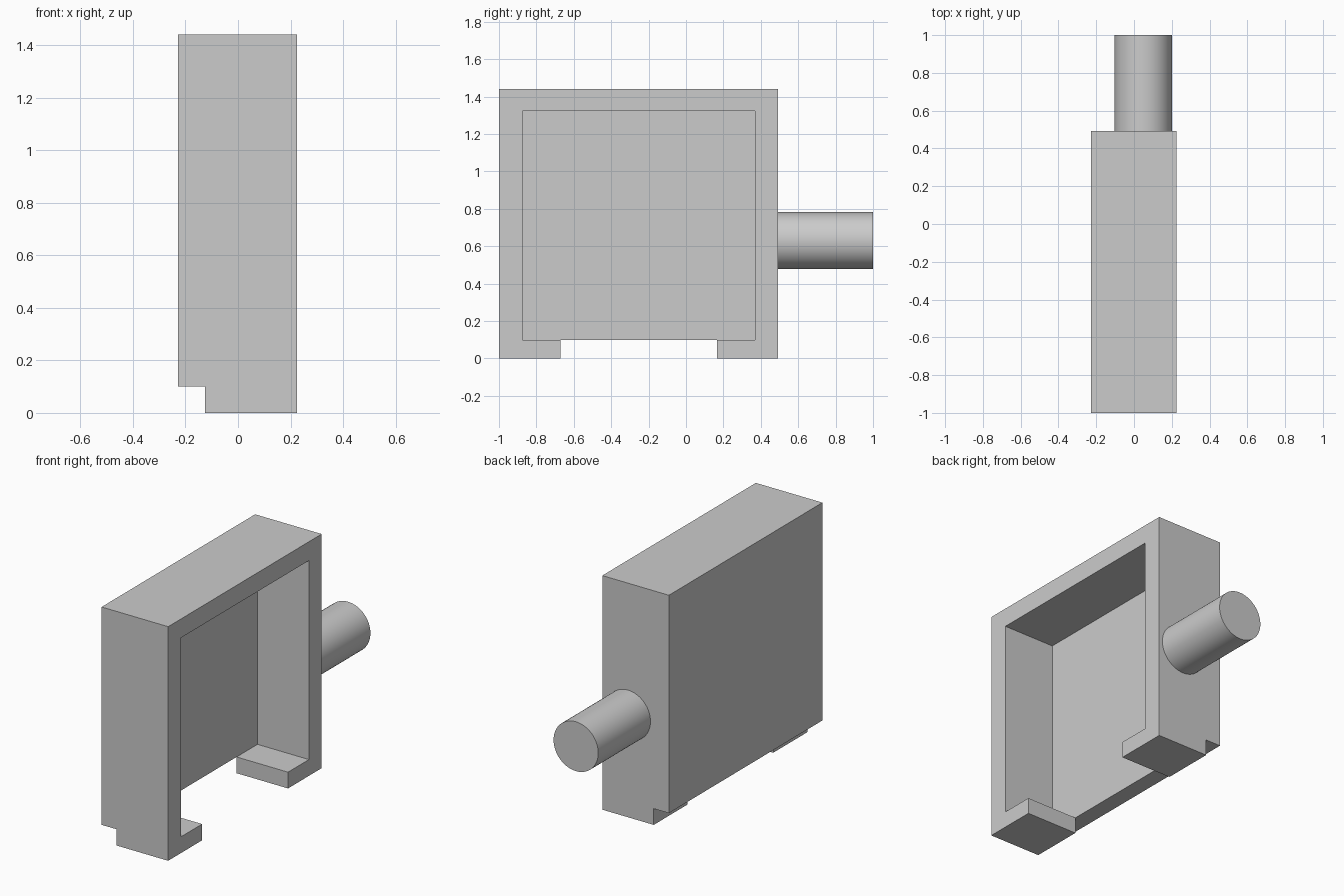
import bpy
import math

cube = bpy.data.objects.get("Cube")
if cube:
    bpy.data.objects.remove(cube, do_unlink=True)

grey = bpy.data.materials.new("light grey")
grey.use_nodes = True
COLOR = (0.6, 0.6, 0.6, 1)
grey.diffuse_color = COLOR
grey.node_tree.nodes["Principled BSDF"].inputs["Base Color"].default_value = COLOR

X_BACK, X_PANEL, X_OPEN = -0.228, -0.125, 0.225
Y_FRONT, Y_REAR, TOP, LIP = -1.0, 0.492, 1.44, 0.1


def prism(name, outline, x0, x1):
    """Extrude a closed (y, z) outline from x0 to x1."""
    n = len(outline)
    verts = [(x, y, z) for x in (x0, x1) for y, z in outline]
    faces = [tuple(reversed(range(n))), tuple(range(n, 2 * n))]
    faces += [(i, (i + 1) % n, (i + 1) % n + n, i + n) for i in range(n)]
    mesh = bpy.data.meshes.new(name)
    mesh.from_pydata(verts, [], faces)
    mesh.materials.append(grey)
    obj = bpy.data.objects.new(name, mesh)
    bpy.context.collection.objects.link(obj)
    return obj


# Closing panel, raised above the feet
prism("side_panel", [(Y_FRONT, LIP), (Y_REAR, LIP), (Y_REAR, TOP), (Y_FRONT, TOP)],
      X_BACK, X_PANEL)

# Open-bottomed frame with two inward lips
prism("frame", [(Y_FRONT, 0), (-0.67, 0), (-0.67, LIP), (-0.875, LIP),
                (-0.875, 1.324), (0.368, 1.324), (0.368, LIP), (0.165, LIP),
                (0.165, 0), (Y_REAR, 0), (Y_REAR, TOP), (Y_FRONT, TOP)],
      X_PANEL, X_OPEN)

# Round peg on the rear wall
bpy.ops.mesh.primitive_cylinder_add(
    vertices=64, radius=0.152, depth=1 - Y_REAR,
    location=(0.049, (1 + Y_REAR) / 2, 0.63), rotation=(math.pi / 2, 0, 0))
peg = bpy.context.object
peg.name = "rear_peg"
peg.data.materials.append(grey)
bpy.ops.object.shade_smooth_by_angle()
